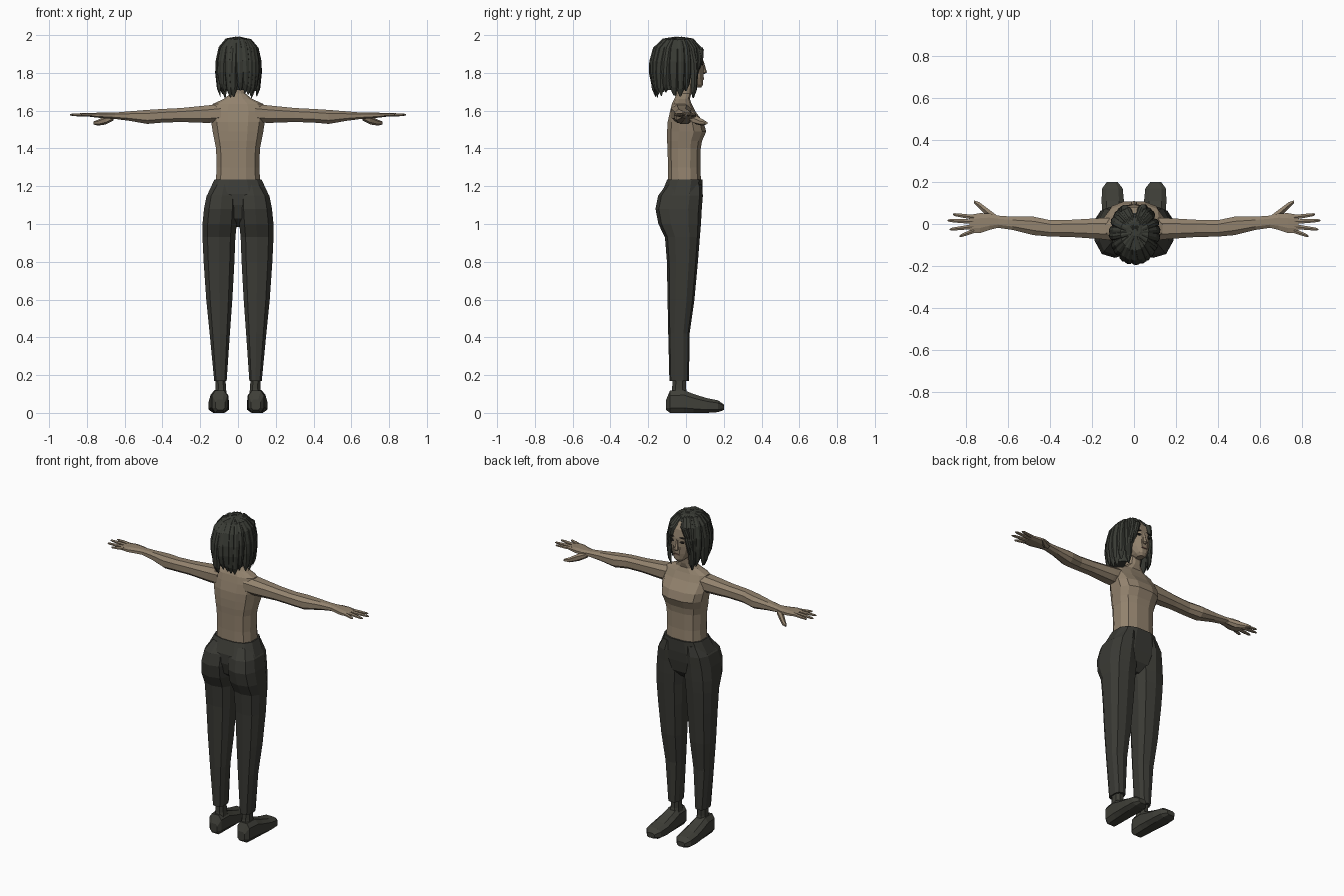
import bpy, bmesh, math, random
from mathutils import Vector

random.seed(4)


def material(name, rgb):
    m = bpy.data.materials.new(name)
    m.diffuse_color = (*rgb, 1)
    return m


SKIN = material("skin", (0.29, 0.225, 0.155))
CLOTH = material("dark trousers", (0.042, 0.042, 0.035))
SHOE = material("dark shoe", (0.05, 0.05, 0.04))
HAIR = material("dark hair", (0.042, 0.045, 0.036))
INK = material("eye dark", (0.02, 0.018, 0.015))
LIP = material("lip", (0.17, 0.10, 0.075))


def ring(axis, pos, u0, u1, v0, v1, n=10, e=0.8):
    """Rounded outline filling the given bounds, square to an axis."""
    pts = []
    for i in range(n):
        a = 2 * math.pi * (i + 0.5) / n
        c, s = math.cos(a), math.sin(a)
        k = max(abs(math.cos(math.pi * (j + 0.5) / n * 2)) for j in range(n)) ** e
        u = (u0 + u1) / 2 + (u1 - u0) / 2 * math.copysign(abs(c) ** e, c) / k
        v = (v0 + v1) / 2 + (v1 - v0) / 2 * math.copysign(abs(s) ** e, s) / k
        pts.append({'x': (pos, u, v), 'y': (u, pos, v), 'z': (u, v, pos)}[axis])
    return pts


def skin_rings(bm, rings):
    """Bridge outlines and close both ends."""
    vs = [[bm.verts.new(p) for p in r] for r in rings]
    n = len(vs[0])
    for a, b in zip(vs, vs[1:]):
        for i in range(n):
            bm.faces.new((a[i], a[(i + 1) % n], b[(i + 1) % n], b[i]))
    bm.faces.new(vs[0])
    bm.faces.new(vs[-1])


def finish(name, bm, mat, mirror=False):
    bmesh.ops.recalc_face_normals(bm, faces=bm.faces)
    me = bpy.data.meshes.new(name)
    bm.to_mesh(me)
    bm.free()
    me.materials.append(mat)
    ob = bpy.data.objects.new(name, me)
    bpy.context.collection.objects.link(ob)
    if mirror:
        mod = ob.modifiers.new("mirror", 'MIRROR')
        mod.use_mirror_merge = False
    return ob


def loft(name, axis, rows, mat, n=10, e=0.8, mirror=False):
    bm = bmesh.new()
    skin_rings(bm, [ring(axis, *r, n, e) for r in rows])
    return finish(name, bm, mat, mirror)


def sym(rows):
    """Rows of height, half width, back, front."""
    return [(z, -w, w, b, f) for z, w, b, f in rows]


# torso and neck
loft("torso", 'z', sym([
    (1.21, .118, -.095, .08), (1.30, .113, -.095, .076), (1.40, .116, -.098, .078),
    (1.44, .124, -.10, .085), (1.49, .134, -.10, .107), (1.54, .142, -.097, .092),
    (1.595, .148, -.085, .05), (1.635, .135, -.075, .03), (1.662, .075, -.062, .02),
    (1.69, .04, -.05, .028), (1.76, .038, -.045, .035)]), SKIN, 12, .75)

# trousers: hips and legs
loft("trouser_hips", 'z', sym([
    (1.235, .125, -.10, .088), (1.16, .16, -.13, .086), (1.10, .165, -.13, .08),
    (1.03, .12, -.11, .068), (.985, .03, -.06, .03)]), CLOTH, 12, .75)
loft("trouser_leg", 'z', [
    (1.21, .02, .125, -.10, .08), (1.15, .005, .166, -.143, .085),
    (1.08, .003, .18, -.157, .079), (1.0, .007, .188, -.142, .075),
    (.93, .014, .188, -.108, .07), (.80, .019, .182, -.098, .06),
    (.60, .03, .168, -.095, .042), (.42, .043, .15, -.092, .017),
    (.17, .06, .126, -.086, .014)], CLOTH, 10, .75, True)

# ankles and shoes
loft("ankle", 'z', [(.09, .058, .122, -.08, .01), (.13, .064, .118, -.073, .0),
                    (.19, .066, .118, -.072, .0)], SHOE, 8, .8, True)
loft("shoe", 'y', [
    (-.105, .07, .118, .015, .07), (-.085, .056, .138, .0, .118),
    (-.01, .052, .146, .0, .12), (.04, .05, .15, .0, .10), (.11, .048, .155, .0, .078),
    (.17, .054, .152, .004, .066), (.20, .078, .13, .015, .045)], SHOE, 8, .65, True)

# arms and palms
loft("arm", 'x', [
    (.09, -.08, .03, 1.54, 1.635), (.16, -.072, .028, 1.535, 1.628),
    (.30, -.062, .02, 1.54, 1.614), (.40, -.06, .018, 1.537, 1.609),
    (.48, -.053, .035, 1.53, 1.604), (.58, -.028, .035, 1.547, 1.596),
    (.65, -.018, .04, 1.556, 1.59), (.69, -.028, .05, 1.558, 1.59),
    (.735, -.043, .052, 1.562, 1.59), (.785, -.043, .043, 1.568, 1.586)], SKIN, 8, .8, True)

# fingers: root y, tip x, tip y
bm = bmesh.new()
for y0, x1, y1 in [(.032, .865, .046), (.011, .89, .017), (-.012, .88, -.026), (-.033, .832, -.058)]:
    rows = []
    for t, r in [(0, .011), (.5, .0095), (.9, .007), (1, .003)]:
        x, y = .765 + (x1 - .765) * t, y0 + (y1 - y0) * t
        rows.append(ring('x', x, y - r, y + r, 1.578 - r * .8, 1.578 + r * .8, 6, 1))
    skin_rings(bm, rows)
finish("fingers", bm, SKIN, True)
loft("thumb", 'x', [(.66, .015, .045, 1.55, 1.58), (.70, .035, .075, 1.53, 1.57),
                    (.74, .075, .105, 1.523, 1.55), (.765, .10, .113, 1.528, 1.542)],
     SKIN, 6, 1, True)

# head, nose and ears
loft("head", 'z', sym([
    (1.722, .02, .03, .08), (1.738, .036, .0, .09), (1.775, .057, -.06, .092),
    (1.82, .07, -.09, .092), (1.87, .074, -.10, .09), (1.92, .07, -.10, .08),
    (1.96, .045, -.07, .05)]), SKIN, 12, .85)
loft("nose", 'z', sym([(1.795, .008, .08, .098), (1.803, .015, .08, .109),
                       (1.83, .009, .08, .101), (1.865, .006, .08, .092)]), SKIN, 6, 1)

# eyes, brows and mouth as thin plates
loft("eye", 'y', [(.083, .016, .048, 1.842, 1.856), (.0915, .02, .044, 1.844, 1.854)],
     INK, 6, 1, True)
loft("brow", 'y', [(.081, .014, .054, 1.872, 1.879), (.090, .016, .05, 1.873, 1.878)],
     INK, 6, 1, True)
loft("mouth", 'y', [(.086, -.022, .022, 1.764, 1.776), (.0945, -.018, .018, 1.766, 1.774)],
     LIP, 6, 1)

# hair cap behind the face
loft("hair_cap", 'z', sym([
    (1.71, .085, -.145, .0), (1.80, .10, -.168, .02), (1.88, .102, -.168, .035),
    (1.94, .088, -.14, .06), (1.972, .06, -.10, .045), (1.988, .03, -.065, .01)]), HAIR, 12, .95)


# hair locks falling from the crown
def lock(bm, angle, drift, z_end, width, lift):
    path = [(.12, 1.984), (.55, 1.972), (.85, 1.93), (.98, 1.86),
            (1.0, 1.80), (.95, z_end + .04), (.86, z_end)]
    sizes = [.4, .8, 1, 1.05, 1, .7, .12]
    rows = []
    for i, ((r, z), s) in enumerate(zip(path, sizes)):
        if i in (3, 4):
            z = max(z, z_end + .05 + .04 * (5 - i))
        a = math.radians(angle + drift * i / 6)
        out = Vector((math.cos(a), math.sin(a), 0))
        side = Vector((-out.y, out.x, 0))
        depth = .145 if out.y < 0 else .135
        c = Vector((r * .112 * out.x + .003, -.04 + r * depth * out.y, z + lift))
        w, t = width * s, .012 * s
        normal = (out * r + Vector((0, 0, 1.1 - r))).normalized()
        rows.append([c + side * w - normal * t, c + side * w * .55 + normal * t * .6,
                     c + normal * t, c - side * w * .55 + normal * t * .6,
                     c - side * w - normal * t])
    skin_rings(bm, rows)


bm = bmesh.new()
for i in range(17):                          # back and sides
    angle = 142 + i * 256 / 16
    lock(bm, angle, random.uniform(-7, 7), random.uniform(1.665, 1.715),
         random.uniform(.024, .031), random.uniform(-.003, .004))
for angle, drift, z_end in [(128, 14, 1.70), (112, 26, 1.73), (96, 40, 1.80),
                            (52, -14, 1.70), (66, -22, 1.75), (80, -24, 1.79)]:  # fringe
    lock(bm, angle, drift, z_end, .021, .003)
finish("hair_locks", bm, HAIR)
